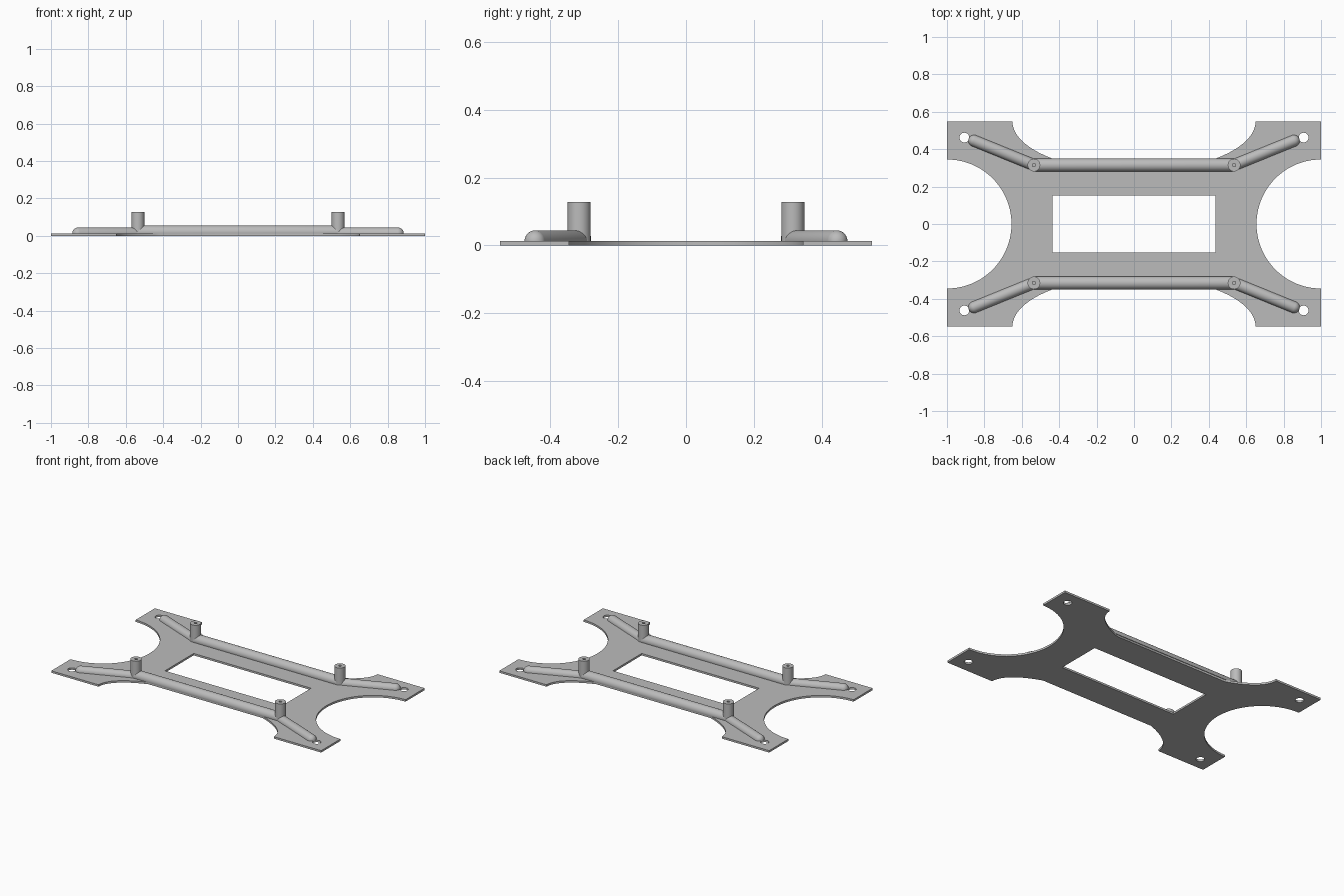
import bpy, bmesh
from math import pi, cos, sin, sqrt, atan2, radians
from mathutils import Matrix, Vector

cube = bpy.data.objects.get("Cube")
if cube:
    bpy.data.objects.remove(cube)

PLATE_TOP = 0.013
POST = Vector((0.535, 0.315))
BAR_TIP = Vector((0.855, 0.445))

grey = bpy.data.materials.new("plain_grey")
grey.use_nodes = True
colour = (0.5, 0.5, 0.5, 1)
grey.diffuse_color = colour
grey.node_tree.nodes["Principled BSDF"].inputs["Base Color"].default_value = colour


def finish(name, bm, smooth=True):
    bmesh.ops.recalc_face_normals(bm, faces=bm.faces[:])
    mesh = bpy.data.meshes.new(name)
    bm.to_mesh(mesh)
    bm.free()
    mesh.materials.append(grey)
    obj = bpy.data.objects.new(name, mesh)
    bpy.context.collection.objects.link(obj)
    if smooth:
        bpy.ops.object.select_all(action='DESELECT')
        obj.select_set(True)
        bpy.context.view_layer.objects.active = obj
        bpy.ops.object.shade_smooth_by_angle(angle=radians(35))
    return obj


def circle(cx, cy, r, n=32):
    return [(cx + r * cos(2 * pi * i / n), cy + r * sin(2 * pi * i / n)) for i in range(n)]


# Plate: one quarter outline, mirrored round, with a window and four screw holes
def make_plate():
    half_x, half_y, waist_y, bite = 1.0, 0.548, 0.345, 0.345
    neck_x, neck_depth = 0.65, 0.267
    quarter = [(half_x - bite * cos(a), bite * sin(a))
               for a in (pi / 2 * i / 20 for i in range(21))]
    quarter += [(half_x, half_y)]
    end = sqrt(1 - ((half_y - waist_y) / neck_depth) ** 2)
    stop = atan2(sqrt(1 - end ** 2), end)
    quarter += [(neck_x * cos(a), half_y - neck_depth * sin(a))
                for a in (stop * i / 16 for i in range(17))]
    outline = quarter + [(-x, y) for x, y in reversed(quarter)]
    outline += [(-x, -y) for x, y in quarter[1:]]
    outline += [(x, -y) for x, y in reversed(quarter[1:])]
    window = [(0.435, 0.152), (-0.435, 0.152), (-0.435, -0.152), (0.435, -0.152)]
    loops = [outline, window]
    loops += [circle(sx * 0.907, sy * 0.462, 0.026) for sx in (1, -1) for sy in (1, -1)]

    bm = bmesh.new()
    for loop in loops:
        verts = [bm.verts.new((x, y, 0)) for x, y in loop]
        for a, b in zip(verts, verts[1:] + verts[:1]):
            bm.edges.new((a, b))
    bmesh.ops.remove_doubles(bm, verts=bm.verts[:], dist=1e-5)
    bmesh.ops.triangle_fill(bm, edges=bm.edges[:], use_beauty=True)
    bmesh.ops.dissolve_limit(bm, angle_limit=0.01, verts=[], edges=bm.edges[:])
    top = bmesh.ops.extrude_face_region(bm, geom=bm.faces[:])["geom"]
    bmesh.ops.translate(bm, vec=(0, 0, PLATE_TOP),
                        verts=[g for g in top if isinstance(g, bmesh.types.BMVert)])
    finish("base_plate", bm)


# Rib: round-ended rod lying between two points, cut flat at the plate top
def make_rib(name, start, end, radius, z):
    run = end - start
    bm = bmesh.new()
    bmesh.ops.create_uvsphere(bm, u_segments=32, v_segments=23, radius=radius)
    bmesh.ops.rotate(bm, verts=bm.verts[:], matrix=Matrix.Rotation(pi / 2, 3, 'Y'))
    for v in bm.verts:
        if v.co.x > 0:
            v.co.x += run.length
    bmesh.ops.rotate(bm, verts=bm.verts[:],
                     matrix=Matrix.Rotation(atan2(run.y, run.x), 3, 'Z'))
    bmesh.ops.translate(bm, verts=bm.verts[:], vec=(start.x, start.y, z))
    cut = bmesh.ops.bisect_plane(bm, geom=bm.verts[:] + bm.edges[:] + bm.faces[:],
                                 plane_co=(0, 0, PLATE_TOP), plane_no=(0, 0, 1),
                                 clear_inner=True)["geom_cut"]
    bmesh.ops.holes_fill(bm, edges=[g for g in cut if isinstance(g, bmesh.types.BMEdge)])
    finish(name, bm)


# Post: turned profile with a small blind hole in the top
def make_post(name, place):
    profile = [(0, 0.06), (0.009, 0.06), (0.009, 0.128), (0.034, 0.128),
               (0.034, PLATE_TOP), (0, PLATE_TOP)]
    bm = bmesh.new()
    verts = [bm.verts.new((r, 0, z)) for r, z in profile]
    edges = [bm.edges.new(pair) for pair in zip(verts, verts[1:])]
    bmesh.ops.spin(bm, geom=verts + edges, cent=(0, 0, 0), axis=(0, 0, 1),
                   angle=2 * pi, steps=32)
    bmesh.ops.remove_doubles(bm, verts=bm.verts[:], dist=1e-5)
    bmesh.ops.translate(bm, verts=bm.verts[:], vec=(place.x, place.y, 0))
    finish(name, bm)


make_plate()
for side_y, depth in ((-1, "front"), (1, "back")):
    inset = POST.x - 0.01
    make_rib(depth + "_long_rib", Vector((-inset, side_y * POST.y)),
             Vector((inset, side_y * POST.y)), 0.035, 0.02)
    for side_x, side in ((1, "left"), (-1, "right")):
        flip = Vector((side_x, side_y))
        make_rib(f"{depth}_{side}_arm_rib", POST * flip, BAR_TIP * flip, 0.031, PLATE_TOP)
        make_post(f"{depth}_{side}_post", POST * flip)
